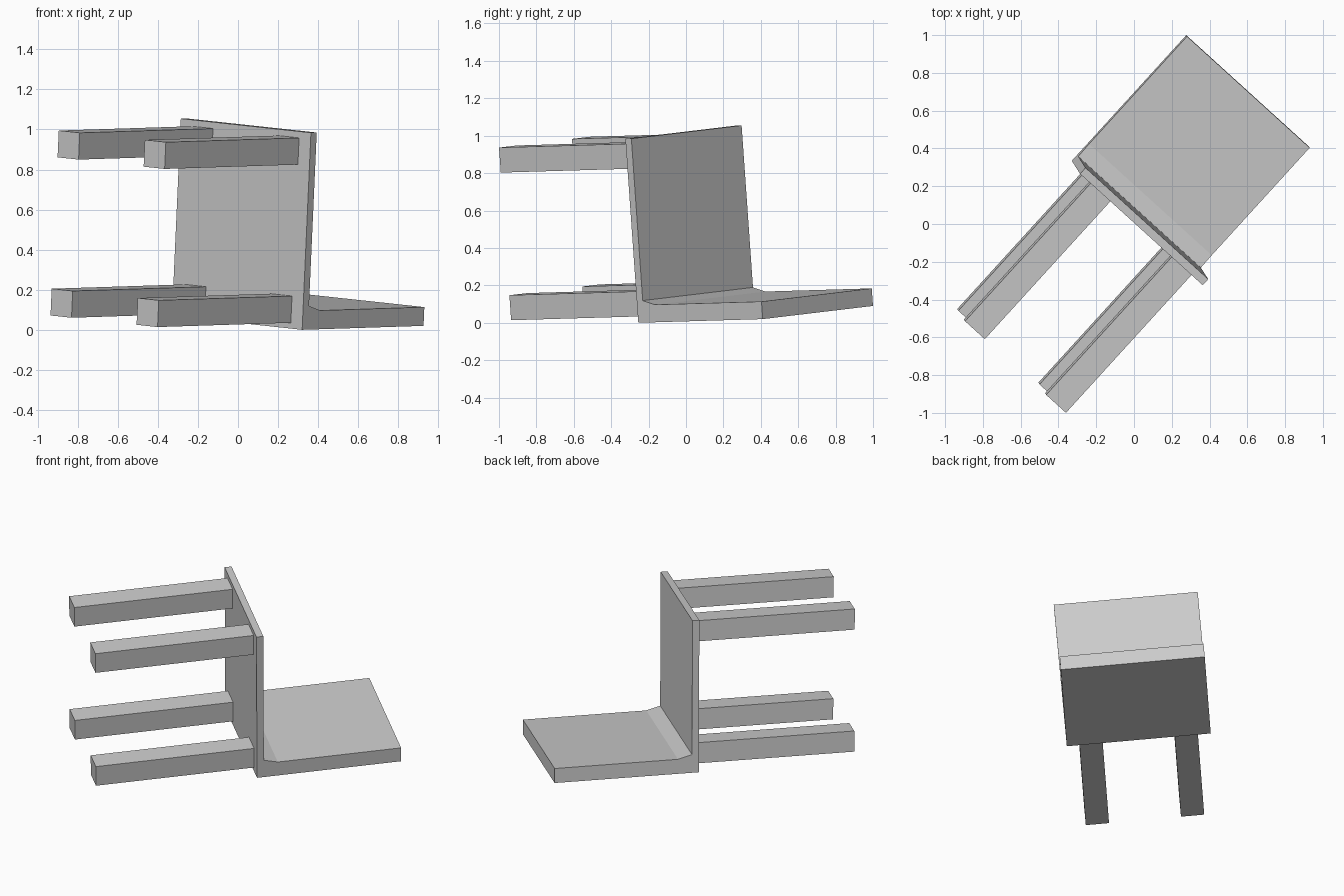
import bpy, bmesh
from mathutils import Vector, Matrix

if "Cube" in bpy.data.objects:
    bpy.data.objects.remove(bpy.data.objects["Cube"])

# Chair lying on its back: local axes across the width, up the chair, and along the seat depth
U = Vector((0.738, -0.670, -0.080)).normalized()
V = Vector((0.671, 0.741, 0.022))
V = (V - U * V.dot(U)).normalized()
W = U.cross(V)
POSE = Matrix.Translation((0.32, -0.255, 0)) @ Matrix((U, V, W)).transposed().to_4x4()

WIDTH, DEPTH, LEG = 0.88, 0.987, 0.988


def extrude_profile(name, profile, u0, u1):
    """Prism of a (v, w) profile running from u0 to u1 across the chair."""
    bm = bmesh.new()
    face = bm.faces.new([bm.verts.new((u0, v, w)) for v, w in profile])
    ext = bmesh.ops.extrude_face_region(bm, geom=[face])
    moved = [g for g in ext["geom"] if isinstance(g, bmesh.types.BMVert)]
    bmesh.ops.translate(bm, verts=moved, vec=(u1 - u0, 0, 0))
    bmesh.ops.recalc_face_normals(bm, faces=bm.faces)
    mesh = bpy.data.meshes.new(name)
    bm.to_mesh(mesh)
    bm.free()
    obj = bpy.data.objects.new(name, mesh)
    obj.matrix_world = POSE
    bpy.context.collection.objects.link(obj)
    return obj


# Seat and backrest in one L-shaped shell with a small fillet in the corner
shell = [(0, 0), (0.9, 0), (0.9, 0.094), (0.13, 0.094),
         (0.043, 0.118), (0.043, DEPTH), (0, DEPTH)]
extrude_profile("seat_and_backrest", shell, -WIDTH, 0)

# Four square legs
for side, u in (("right", -0.22), ("left", -0.802)):
    for end, w in (("back", 0.029), ("front", 0.821)):
        leg = [(-LEG, w), (0, w), (0, w + 0.134), (-LEG, w + 0.134)]
        extrude_profile(f"{end}_leg_{side}", leg, u, u + 0.142)
